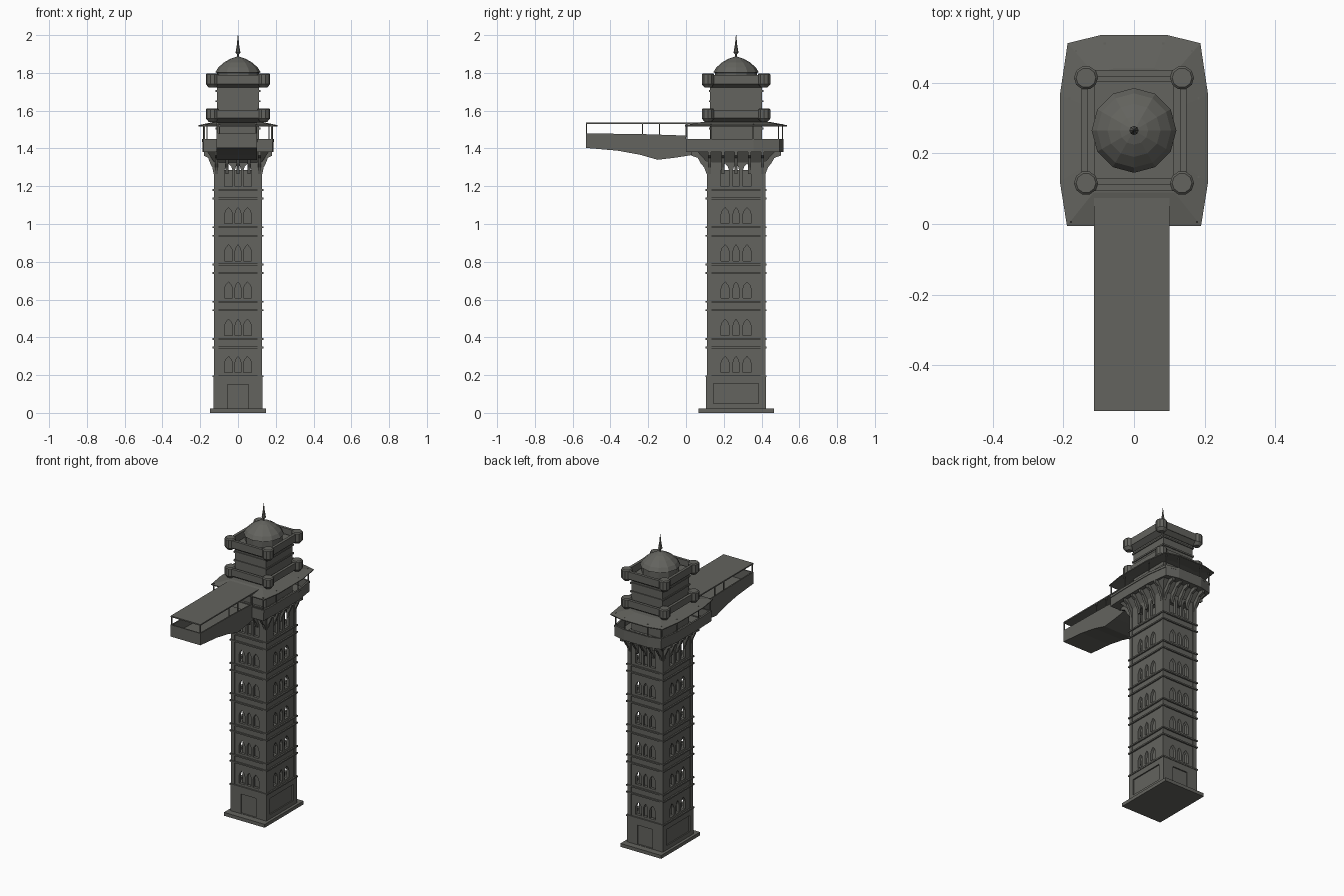
import bpy, bmesh, math
from mathutils import Vector

old = bpy.data.objects.get("Cube")
if old:
    bpy.data.objects.remove(old)

stone = bpy.data.materials.new("dark grey stone")
stone.use_nodes = True
COLOR = (0.125, 0.125, 0.112, 1)
stone.diffuse_color = COLOR
stone.node_tree.nodes["Principled BSDF"].inputs["Base Color"].default_value = COLOR

CY = 0.265            # tower centre in y
HX, HY = 0.125, 0.152  # half size of the shaft
PITCH = 0.197         # storey height


def finish(name, bm):
    bmesh.ops.recalc_face_normals(bm, faces=bm.faces)
    me = bpy.data.meshes.new(name)
    bm.to_mesh(me)
    bm.free()
    me.materials.append(stone)
    ob = bpy.data.objects.new(name, me)
    bpy.context.collection.objects.link(ob)
    return ob


def add_prism(bm, pts, offset):
    """Closed prism from a planar outline, swept along offset."""
    a = [bm.verts.new(p) for p in pts]
    b = [bm.verts.new(Vector(p) + Vector(offset)) for p in pts]
    bm.faces.new(a)
    bm.faces.new(b[::-1])
    for i in range(len(a)):
        j = (i + 1) % len(a)
        bm.faces.new((a[i], a[j], b[j], b[i]))


def add_box(bm, x0, x1, y0, y1, z0, z1):
    add_prism(bm, [(x0, y0, z0), (x1, y0, z0), (x1, y1, z0), (x0, y1, z0)], (0, 0, z1 - z0))


def add_block(bm, hx, hy, z0, z1):
    add_box(bm, -hx, hx, CY - hy, CY + hy, z0, z1)


def add_lathe(bm, profile, x, y, sides):
    rings = []
    for r, z in profile:
        rings.append([bm.verts.new((x + r * math.cos(2 * math.pi * i / sides),
                                    y + r * math.sin(2 * math.pi * i / sides), z))
                      for i in range(sides)])
    for lo, hi in zip(rings, rings[1:]):
        for i in range(sides):
            j = (i + 1) % sides
            bm.faces.new((lo[i], lo[j], hi[j], hi[i]))
    bm.faces.new(rings[0][::-1])
    bm.faces.new(rings[-1])


def add_taper(bm, lower, upper, z0, z1):
    rings = [[bm.verts.new((sx * hx, CY + sy * hy, z))
              for sx, sy in ((-1, -1), (1, -1), (1, 1), (-1, 1))]
             for (hx, hy), z in ((lower, z0), (upper, z1))]
    for i in range(4):
        j = (i + 1) % 4
        bm.faces.new((rings[0][i], rings[0][j], rings[1][j], rings[1][i]))
    bm.faces.new(rings[0][::-1])
    bm.faces.new(rings[1])


def wall_point(side, u, out, z):
    """Point on a shaft wall: u along it, out away from it."""
    s = 1 if side % 2 else -1
    if side < 2:
        return (u, CY + s * (HY + out), z)
    return (s * (HX + out), CY + u, z)


def cut(target, name, bm):
    cutter = finish(name, bm)
    mod = target.modifiers.new("cut", "BOOLEAN")
    mod.operation, mod.solver, mod.object = "DIFFERENCE", "EXACT", cutter
    deps = bpy.context.evaluated_depsgraph_get()
    me = bpy.data.meshes.new_from_object(target.evaluated_get(deps))
    target.modifiers.clear()
    target.data = me
    bpy.data.objects.remove(cutter)


# Base plate and ground storey with a passage and side panels
bm = bmesh.new()
add_block(bm, 0.147, 0.2, 0, 0.022)
finish("base_plate", bm)
bm = bmesh.new()
add_block(bm, HX + 0.004, HY + 0.006, 0.02, 0.195)
ground = finish("ground_storey", bm)
bm = bmesh.new()
add_box(bm, -0.036, 0.04, 0, 0.6, 0.045, 0.14)
for s in (-1, 1):
    add_box(bm, s * 0.121, s * 0.2, CY - 0.12, CY + 0.12, 0.05, 0.155)
    add_box(bm, -0.055, 0.055, CY + s * 0.15, CY + s * 0.2, 0.024, 0.15)
cut(ground, "ground_cutter", bm)

# Hollow shaft with three pointed windows per wall and storey
bm = bmesh.new()
add_block(bm, HX, HY, 0.19, 1.4)
shaft = finish("shaft", bm)
bm = bmesh.new()
add_block(bm, HX - 0.018, HY - 0.018, 0.2, 1.37)
cut(shaft, "hollow_cutter", bm)
bm = bmesh.new()
for k in range(6):
    z0 = 0.214 + PITCH * k
    z1 = 1.32 if k == 5 else z0 + 0.085
    for side in range(4):
        gap = 0.05 if side < 2 else 0.058
        for u, w in ((-gap, 0.021), (0, 0.016), (gap, 0.021)):
            outline = [(-w, z0), (w, z0), (w, z1 - 0.035), (w * 0.7, z1 - 0.017),
                       (0, z1), (-w * 0.7, z1 - 0.017), (-w, z1 - 0.035)]
            pts = [wall_point(side, u + a, -0.025, z) for a, z in outline]
            step = Vector(wall_point(side, 0, 0.02, 0)) - Vector(wall_point(side, 0, -0.025, 0))
            add_prism(bm, pts, step)
cut(shaft, "window_cutter", bm)

bm = bmesh.new()
add_block(bm, HX - 0.045, HY - 0.045, 0.19, 1.285)
finish("inner_core", bm)

# Storey ledges and corner pilasters
bm = bmesh.new()
for k in range(6):
    z = 0.19 + PITCH * k
    add_block(bm, HX + 0.009, HY + 0.009, z, z + 0.009)
    if k:
        add_block(bm, HX + 0.009, HY + 0.009, z - 0.045, z - 0.036)
finish("storey_ledges", bm)
bm = bmesh.new()
for sx in (-1, 1):
    for sy in (-1, 1):
        x, y = sx * (HX - 0.01), CY + sy * (HY - 0.01)
        add_box(bm, x - 0.013, x + 0.013, y - 0.013, y + 0.013, 0.19, 1.37)
finish("corner_pilasters", bm)

# Curved brackets under the gallery
bm = bmesh.new()
for side in range(4):
    reach = 0.085 if side < 2 else 0.055
    span = 0.115 if side < 2 else 0.14
    for i in range(5):
        u = span * (i - 2) / 2
        outline = [(-0.005, 1.385), (reach, 1.385), (reach, 1.362), (reach * 0.6, 1.35),
                   (reach * 0.4, 1.32), (reach * 0.2, 1.3), (0.004, 1.265), (-0.005, 1.265)]
        pts = [wall_point(side, u - 0.008, out, z) for out, z in outline]
        step = Vector(wall_point(side, 0.016, 0, 0)) - Vector(wall_point(side, 0, 0, 0))
        add_prism(bm, pts, step)
finish("gallery_brackets", bm)
bm = bmesh.new()
add_taper(bm, (HX, HY), (HX + 0.04, HY + 0.055), 1.325, 1.385)
finish("gallery_corbel", bm)

# Gallery: floor, parapet, posts and canopy
half = [(0.19, -0.005), (0.21, 0.12), (0.21, 0.365), (0.188, 0.512), (0.095, 0.535)]
roof_line = half + [(-x, y) for x, y in reversed(half)]
deck_line = [(x * 0.89, CY + (y - CY) * 0.93) for x, y in roof_line]
deck_line[0], deck_line[-1] = (0.182, 0), (-0.182, 0)
bm = bmesh.new()
add_prism(bm, [(x, y, 1.38) for x, y in deck_line], (0, 0, 0.014))
finish("gallery_floor", bm)

path = [(0.1, 0)] + deck_line + [(-0.1, 0)]
bm = bmesh.new()
for low, high, grow in ((1.38, 1.435, 1), (1.435, 1.45, 1.02)):
    for (ax, ay), (bx, by) in zip(path, path[1:]):
        pts = [(ax * grow, ay), (bx * grow, by), (bx * 0.96, CY + (by - CY) * 0.96),
               (ax * 0.96, CY + (ay - CY) * 0.96)]
        add_prism(bm, [(x, y, low) for x, y in pts], (0, 0, high - low))
finish("gallery_parapet", bm)
bm = bmesh.new()
for x, y in path:
    x, y = x * 0.98, CY + (y - CY) * 0.98
    add_box(bm, x - 0.003, x + 0.003, y - 0.003, y + 0.003, 1.44, 1.53)
finish("gallery_posts", bm)

bm = bmesh.new()
rim = [bm.verts.new((x, y, 1.523)) for x, y in roof_line]
top = [bm.verts.new((x * 0.6, CY + (y - CY) * 0.65, 1.541)) for x, y in roof_line]
for i in range(len(rim)):
    j = (i + 1) % len(rim)
    bm.faces.new((rim[i], rim[j], top[j], top[i]))
bm.faces.new(top)
canopy = finish("gallery_canopy", bm)
thick = canopy.modifiers.new("thickness", "SOLIDIFY")
thick.thickness = 0.006

# Walkway: trough with a bellied underside, posts and flat roof
X0, X1, Y0 = -0.114, 0.1, -0.53
belly = [(0.03, 1.365), (-0.05, 1.352), (-0.15, 1.34), (-0.24, 1.366), (-0.36, 1.388), (Y0, 1.403)]
bm = bmesh.new()
add_prism(bm, [(X0, y, z) for y, z in belly + [(Y0, 1.415), (0.03, 1.4)]], (X1 - X0, 0, 0))
finish("walkway_floor", bm)
bm = bmesh.new()
side_line = [(0, 1.39), (-0.15, 1.39), (Y0, 1.405), (Y0, 1.48), (-0.2, 1.475), (0, 1.468)]
for x in (X0, X1 - 0.008):
    add_prism(bm, [(x, y, z) for y, z in side_line], (0.008, 0, 0))
add_box(bm, X0, X1, Y0, Y0 + 0.008, 1.405, 1.48)
finish("walkway_parapet", bm)
bm = bmesh.new()
for x in (X0 + 0.004, X1 - 0.004):
    for y in (Y0 + 0.004, -0.23, -0.14, 0):
        add_box(bm, x - 0.003, x + 0.003, y - 0.003, y + 0.003, 1.46, 1.535)
finish("walkway_posts", bm)
bm = bmesh.new()
add_box(bm, X0, X1, Y0, 0.13, 1.53, 1.538)
finish("walkway_roof", bm)

# Upper tower with small moulding bands and slit plates
bm = bmesh.new()
add_block(bm, 0.112, 0.138, 1.39, 1.76)
finish("upper_tower", bm)
bm = bmesh.new()
for z in (1.5, 1.645, 1.7):
    add_block(bm, 0.118, 0.144, z, z + 0.01)
finish("upper_mouldings", bm)


# Crowned parapets with round corner bastions
def crown(name, z0, z1):
    bm = bmesh.new()
    ox, oy, t = 0.148, 0.171, 0.018
    add_taper(bm, (0.115, 0.141), (ox, oy), z0, z0 + 0.022)
    for s in (-1, 1):
        add_box(bm, -ox, ox, CY + s * oy, CY + s * (oy - t), z0 + 0.02, z1 - 0.008)
        add_box(bm, s * ox, s * (ox - t), CY - oy + t, CY + oy - t, z0 + 0.02, z1 - 0.008)
        for sy in (-1, 1):
            add_lathe(bm, [(0.018, z0), (0.034, z0 + 0.018), (0.034, z1 - 0.006), (0.028, z1)],
                      s * 0.136, CY + sy * 0.149, 10)
    finish(name, bm)


crown("lower_crown", 1.54, 1.612)
crown("upper_crown", 1.722, 1.798)

# Dome and spire
bm = bmesh.new()
add_lathe(bm, [(0.112, 1.74), (0.112, 1.8), (0.12, 1.803), (0.105, 1.828), (0.075, 1.855),
               (0.04, 1.875), (0.006, 1.886)], 0, CY, 12)
finish("dome", bm)
bm = bmesh.new()
add_lathe(bm, [(0.004, 1.88), (0.005, 1.898), (0.013, 1.907), (0.011, 1.92), (0.006, 1.95),
               (0.001, 2.0)], 0, CY, 8)
finish("spire", bm)
